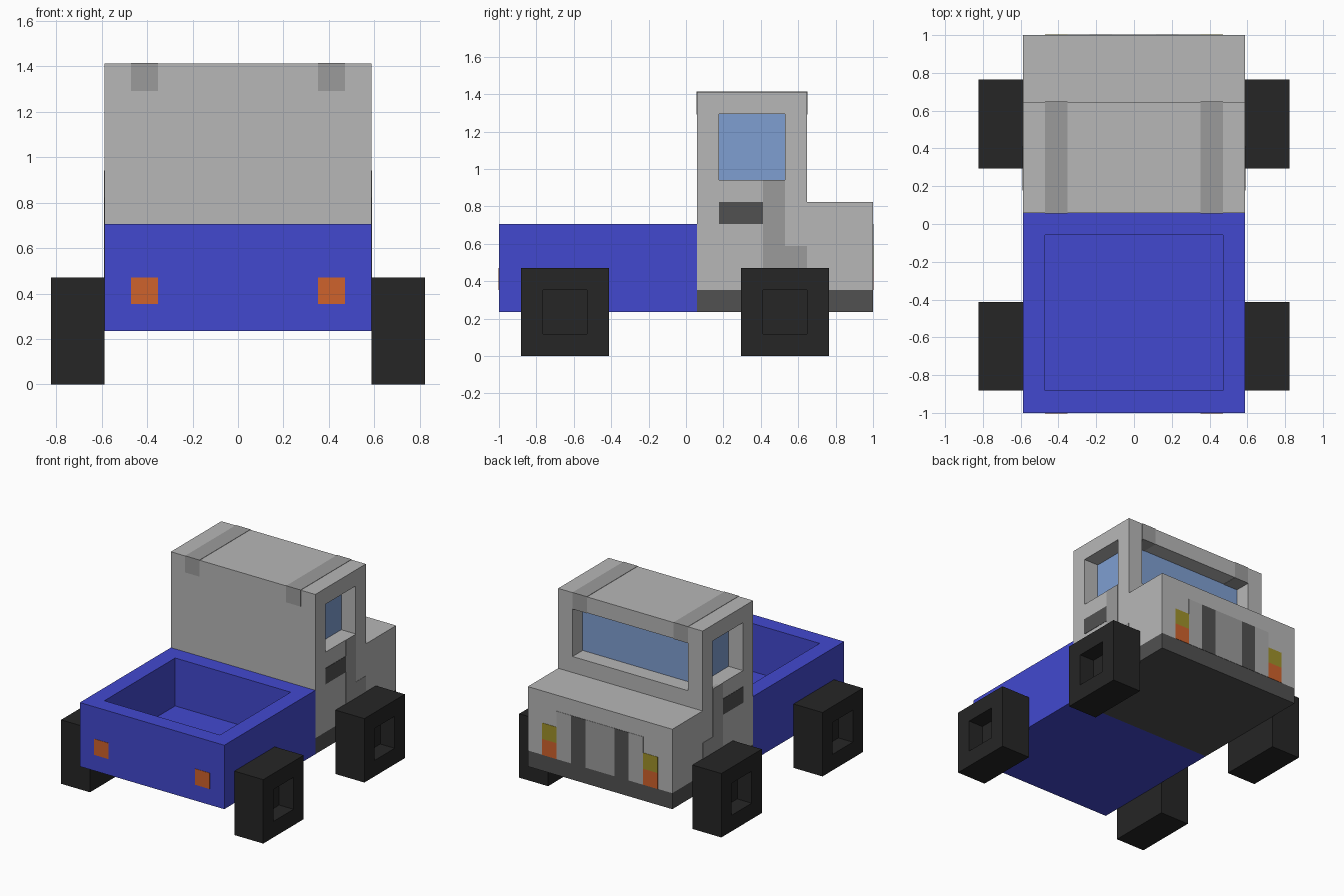
import bpy, bmesh
from mathutils import Vector

if "Cube" in bpy.data.objects:
    bpy.data.objects.remove(bpy.data.objects["Cube"])

U = 1 / 17      # block unit: the truck is 34 blocks long
E = 0.04        # how far painted plates stand proud, in blocks


def material(name, rgb):
    m = bpy.data.materials.new(name)
    m.diffuse_color = [(c / 255) ** 2.2 for c in rgb] + [1]
    m.use_nodes = True
    m.node_tree.nodes["Principled BSDF"].inputs["Base Color"].default_value = m.diffuse_color
    return m


BODY = material("body_grey", (182, 182, 182))
MID = material("mid_grey", (154, 154, 154))
PALE = material("pale_grey", (170, 170, 170))
DARK = material("dark_grey", (82, 82, 82))
TYRE = material("tyre_black", (42, 42, 42))
BLUE = material("bed_blue", (68, 74, 206))
GLASS = material("glass", (126, 157, 208))
ORANGE = material("lamp_orange", (206, 98, 48))
YELLOW = material("lamp_yellow", (158, 144, 46))


def box_mesh(x, y, z):
    bm = bmesh.new()
    bmesh.ops.create_cube(bm, size=1)
    for v in bm.verts:
        v.co = [r[0] if c < 0 else r[1] for c, r in zip(v.co, (x, y, z))]
    return bm


def face_towards(bm, direction):
    """Outermost face looking in the given direction."""
    d = Vector(direction)
    bm.normal_update()
    faces = [f for f in bm.faces if f.normal.dot(d) > 0.9]
    return max(faces, key=lambda f: (round(f.calc_center_median().dot(d), 3),
                                     f.calc_center_median().z))


def pocket(bm, face, border, depth, mat_index=0):
    n = face.normal.copy()
    bmesh.ops.inset_region(bm, faces=[face], thickness=border, use_even_offset=True)
    inner = bmesh.ops.extrude_discrete_faces(bm, faces=[face])["faces"][0]
    bmesh.ops.translate(bm, verts=inner.verts, vec=-n * depth)
    inner.material_index = mat_index


def finish(bm, name, *mats):
    bmesh.ops.scale(bm, verts=bm.verts, vec=(U, U, U))
    bm.normal_update()
    me = bpy.data.meshes.new(name)
    bm.to_mesh(me)
    bm.free()
    for m in mats:
        me.materials.append(m)
    ob = bpy.data.objects.new(name, me)
    bpy.context.collection.objects.link(ob)
    return ob


def box(name, mat, x, y, z):
    return finish(box_mesh(x, y, z), name, mat)


# Load bed with open tray
bm = box_mesh((-10, 10), (-17, 1), (4, 12))
pocket(bm, face_towards(bm, (0, 0, 1)), 2, 6)
finish(bm, "load_bed", BLUE)

# Chassis strip under cab and hood
box("chassis_strip", DARK, (-10, 10), (1, 17), (4, 6))

# Cab and hood: low block, rear part raised, windows sunk in
bm = box_mesh((-10, 10), (1, 17), (6, 14))
bmesh.ops.bisect_plane(bm, geom=bm.verts[:] + bm.edges[:] + bm.faces[:],
                       plane_co=(0, 11, 0), plane_no=(0, 1, 0))
bm.normal_update()
top = next(f for f in bm.faces if f.normal.z > 0.9 and f.calc_center_median().y < 11)
raised = bmesh.ops.extrude_face_region(bm, geom=[top])["geom"]
bmesh.ops.translate(bm, verts=[g for g in raised if isinstance(g, bmesh.types.BMVert)],
                    vec=(0, 0, 10))
if top.is_valid:
    bm.faces.remove(top)
bm.normal_update()
windows = [f for f in bm.faces
           if f.calc_center_median().z > 18 and (abs(f.normal.x) > 0.9 or f.normal.y > 0.9)]
for f in windows:
    pocket(bm, f, 2, 2, 1)
finish(bm, "cab", BODY, GLASS)

# Grille between the front lamps
box("grille_centre", MID, (-2, 2), (16.5, 17 + E), (6, 12))

for s, side in ((-1, "left"), (1, "right")):
    def span(a, b):
        return tuple(sorted((s * a, s * b)))

    # Wheels with square hub recess
    for y, end in ((-15, "bed"), (5, "cab")):
        bm = box_mesh(span(10, 14), (y, y + 8), (0, 8))
        pocket(bm, face_towards(bm, (s, 0, 0)), 2, 2)
        finish(bm, f"{end}_wheel_{side}", TYRE)

    # Roof bar, door trim and handle
    box(f"roof_bar_{side}", MID, span(6, 8), (1 - E, 11 + E), (22 - E, 24 + E))
    box(f"door_trim_{side}", MID, span(9.5, 10 + E), (7, 9), (10, 16))
    box(f"wheel_trim_{side}", MID, span(9.5, 10 + E), (7, 11), (6, 10))
    box(f"door_handle_{side}", DARK, span(9.5, 10 + E), (3, 7), (12, 14))

    # Grille bars and lamps at both ends
    box(f"grille_bar_{side}", DARK, span(2, 4), (16.5, 17 + E), (6, 12))
    box(f"grille_side_{side}", PALE, span(4, 6), (16.5, 17 + E), (6, 12))
    box(f"indicator_{side}", ORANGE, span(6, 8), (16.5, 17 + E), (6, 8))
    box(f"headlamp_{side}", YELLOW, span(6, 8), (16.5, 17 + E), (8, 10))
    box(f"tail_lamp_{side}", ORANGE, span(6, 8), (-17 - E, -16.5), (6, 8))
